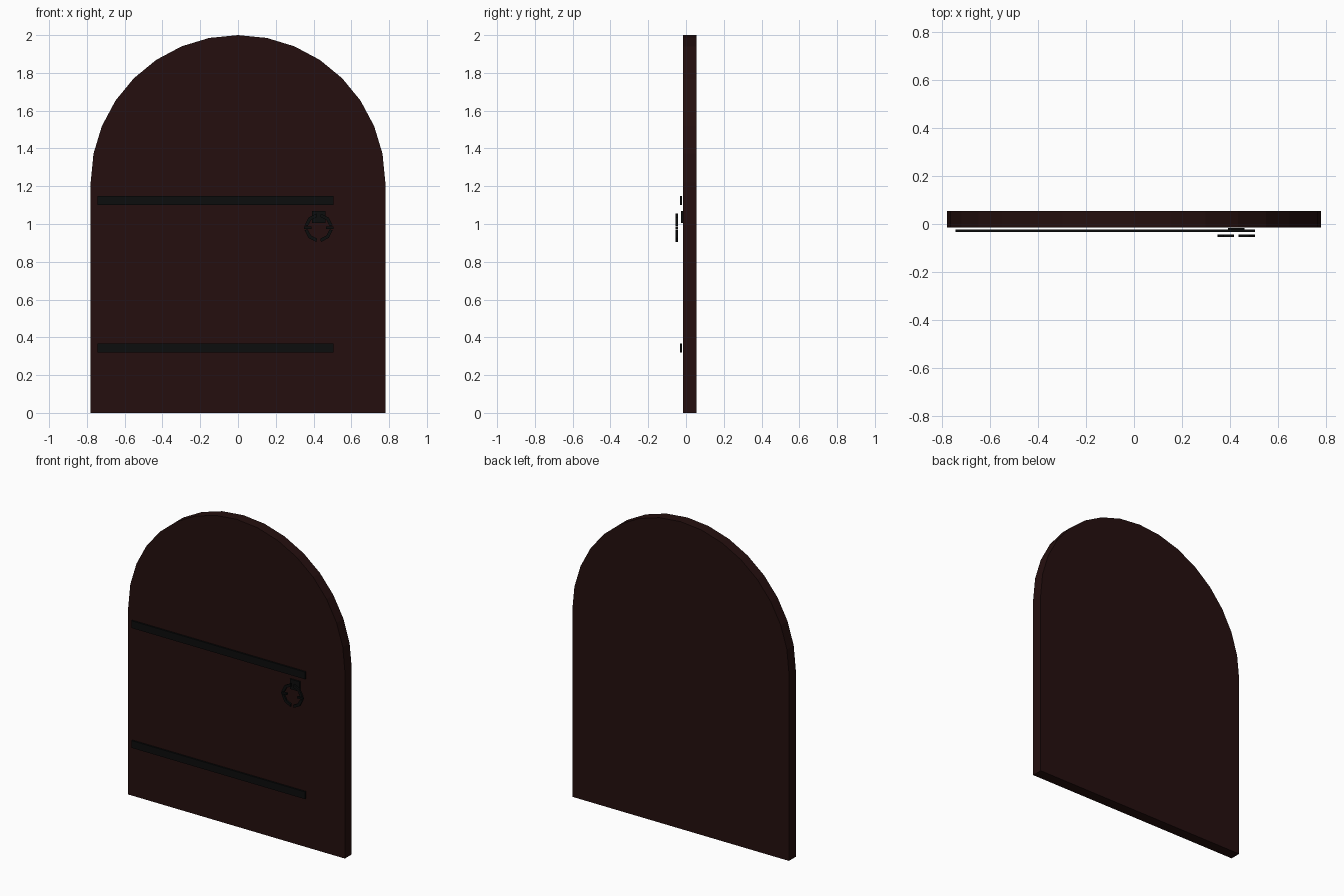
import bpy
from math import sin, cos, pi, radians

cube = bpy.data.objects.get("Cube")
if cube:
    bpy.data.objects.remove(cube, do_unlink=True)


def make_material(name, rgb):
    mat = bpy.data.materials.new(name)
    mat.use_nodes = True
    colour = (*rgb, 1.0)
    mat.diffuse_color = colour
    mat.node_tree.nodes["Principled BSDF"].inputs["Base Color"].default_value = colour
    return mat


wood = make_material("dark brown wood", (0.018, 0.0048, 0.0045))
iron = make_material("black iron", (0.0035, 0.004, 0.004))


def slab(name, outline, front, back, mat):
    """Extrude an anticlockwise (x, z) outline from front to back along y."""
    n = len(outline)
    verts = [(x, front, z) for x, z in outline] + [(x, back, z) for x, z in outline]
    faces = [tuple(range(n)), tuple(reversed(range(n, 2 * n)))]
    for i in range(n):
        j = (i + 1) % n
        faces.append((i, i + n, j + n, j))
    mesh = bpy.data.meshes.new(name)
    mesh.from_pydata(verts, [], faces)
    mesh.materials.append(mat)
    obj = bpy.data.objects.new(name, mesh)
    bpy.context.collection.objects.link(obj)
    return obj


def box(name, x0, x1, z0, z1, front, back):
    return slab(name, [(x0, z0), (x1, z0), (x1, z1), (x0, z1)], front, back, iron)


# Arched door leaf
half, spring, steps = 0.78, 1.22, 16
arch = [(half * cos(pi * i / steps), spring + half * sin(pi * i / steps))
        for i in range(steps + 1)]
slab("door_leaf", [(-half, 0), (half, 0)] + arch, -0.015, 0.055, wood)

# Long hinge straps
for name, z in (("lower_strap", 0.32), ("upper_strap", 1.10)):
    box(name, -0.745, 0.505, z, z + 0.047, -0.033, -0.022)

# Handle mounting plate
cx, cz = 0.427, 0.98
box("handle_plate", cx - 0.035, cx + 0.035, 1.005, 1.07, -0.027, -0.017)

# Broken ring handle: a bar in each quarter
inner, outer = 0.058, 0.076
for k in range(4):
    angles = [radians(90 * k + a) for a in (9, 45, 81)]
    rim = [(cx + outer * cos(a), cz + outer * sin(a)) for a in angles]
    rim += [(cx + inner * cos(a), cz + inner * sin(a)) for a in reversed(angles)]
    slab(f"ring_bar_{k + 1}", rim, -0.055, -0.043, iron)

# Short side pegs of the ring
for side, name in ((-1, "right_peg"), (1, "left_peg")):
    xs = sorted((cx + side * 0.038, cx + side * 0.078))
    box(name, *xs, cz - 0.006, cz + 0.006, -0.055, -0.043)
